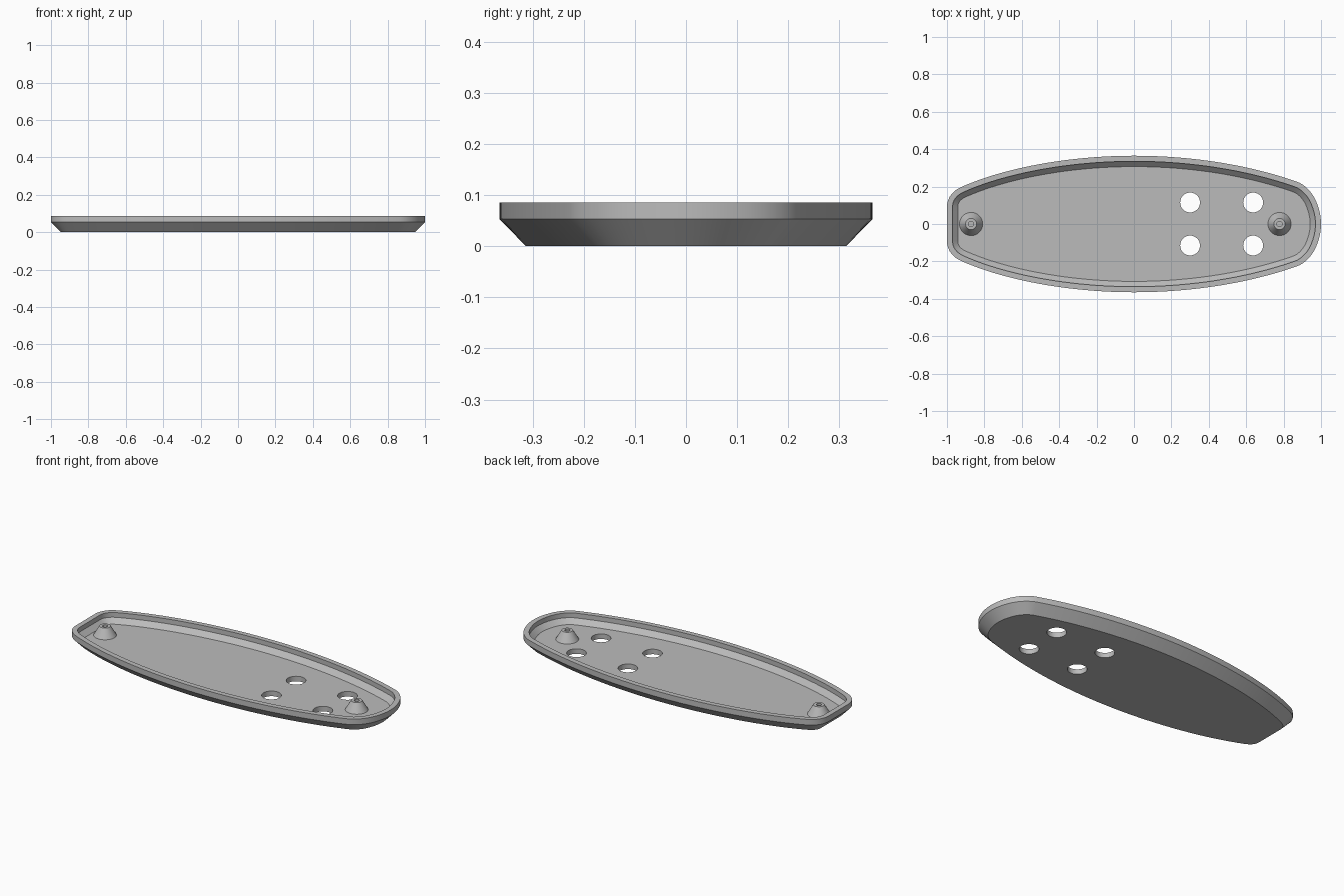
import bpy, bmesh, math
from mathutils import Vector
from mathutils.geometry import interpolate_bezier

if "Cube" in bpy.data.objects:
    bpy.data.objects.remove(bpy.data.objects["Cube"], do_unlink=True)

grey = bpy.data.materials.new("plain grey")
grey.use_nodes = True
grey.diffuse_color = (0.5, 0.5, 0.5, 1)
grey.node_tree.nodes["Principled BSDF"].inputs["Base Color"].default_value = (0.5, 0.5, 0.5, 1)

FLOOR, RIM = 0.03, 0.086


def make_object(name, bm):
    bmesh.ops.recalc_face_normals(bm, faces=bm.faces)
    mesh = bpy.data.meshes.new(name)
    bm.to_mesh(mesh)
    bm.free()
    mesh.materials.append(grey)
    obj = bpy.data.objects.new(name, mesh)
    bpy.context.collection.objects.link(obj)
    return obj


def loft(name, rings):
    """Bridge rings of equal point count and cap the first and last."""
    bm = bmesh.new()
    loops = [[bm.verts.new(p) for p in ring] for ring in rings]
    count = len(loops[0])
    for a, b in zip(loops, loops[1:]):
        for i in range(count):
            j = (i + 1) % count
            bm.faces.new((a[i], a[j], b[j], b[i]))
    bm.faces.new(loops[0])
    bm.faces.new(loops[-1])
    return make_object(name, bm)


def circle(x, y, z, radius, count=40):
    turns = [math.tau * i / count for i in range(count)]
    return [(x + radius * math.cos(t), y + radius * math.sin(t), z) for t in turns]


def smooth(obj):
    bpy.ops.object.select_all(action="DESELECT")
    obj.select_set(True)
    bpy.context.view_layer.objects.active = obj
    bpy.ops.object.shade_smooth_by_angle(angle=math.radians(25))


# Floor outline, back half: curved end, corner, long sides, corner, flat end
segments = [
    ((0.942, 0), (0.942, 0.035), (0.934, 0.065), (0.922, 0.095), 8),
    ((0.922, 0.095), (0.908, 0.13), (0.88, 0.162), (0.85, 0.172), 10),
    ((0.85, 0.172), (0.60, 0.26), (0.30, 0.307), (0, 0.307), 24),
    ((0, 0.307), (-0.32, 0.307), (-0.66, 0.25), (-0.895, 0.147), 24),
    ((-0.895, 0.147), (-0.922, 0.135), (-0.942, 0.12), (-0.942, 0.09), 10),
    ((-0.942, 0.09), (-0.942, 0.06), (-0.942, 0.03), (-0.942, 0), 4),
]
half = []
for *points, steps in segments:
    half += interpolate_bezier(*[Vector((x, y, 0)) for x, y in points], steps)[:-1]
half.append(Vector((-0.942, 0, 0)))
outline = half + [Vector((p.x, -p.y, 0)) for p in reversed(half[1:-1])]


def offset_ring(distance, z):
    ring = []
    for i, p in enumerate(outline):
        along = (outline[(i + 1) % len(outline)] - outline[i - 1]).normalized()
        ring.append(p + distance * Vector((along.y, -along.x, 0)) + Vector((0, 0, z)))
    return ring


# Tray: underside, chamfer, outer wall, rim, inner wall, inner slope, floor
profile = [(0.006, 0), (0.058, 0.053), (0.058, RIM),
           (0.028, RIM), (0.028, 0.058), (0, FLOOR)]
tray = loft("tray", [offset_ring(d, z) for d, z in profile])

# Four round holes through the floor
for x in (0.3, 0.637):
    for y in (-0.115, 0.115):
        cutter = loft("hole_cutter", [circle(x, y, z, 0.053) for z in (-0.1, 0.2)])
        cutter.hide_render = True
        cut = tray.modifiers.new("hole", "BOOLEAN")
        cut.operation, cut.solver, cut.object = "DIFFERENCE", "EXACT", cutter
        bpy.ops.object.select_all(action="DESELECT")
        bpy.context.view_layer.objects.active = tray
        tray.select_set(True)
        bpy.ops.object.modifier_apply(modifier=cut.name)
        bpy.data.objects.remove(cutter, do_unlink=True)
smooth(tray)

# Conical screw posts with blind holes
for name, x in (("flat_end_post", -0.871), ("round_end_post", 0.778)):
    rings = [(0.062, FLOOR - 0.002), (0.062, FLOOR), (0.03, 0.084),
             (0.014, 0.084), (0.014, FLOOR + 0.005)]
    smooth(loft(name, [circle(x, 0, z, r) for r, z in rings]))
